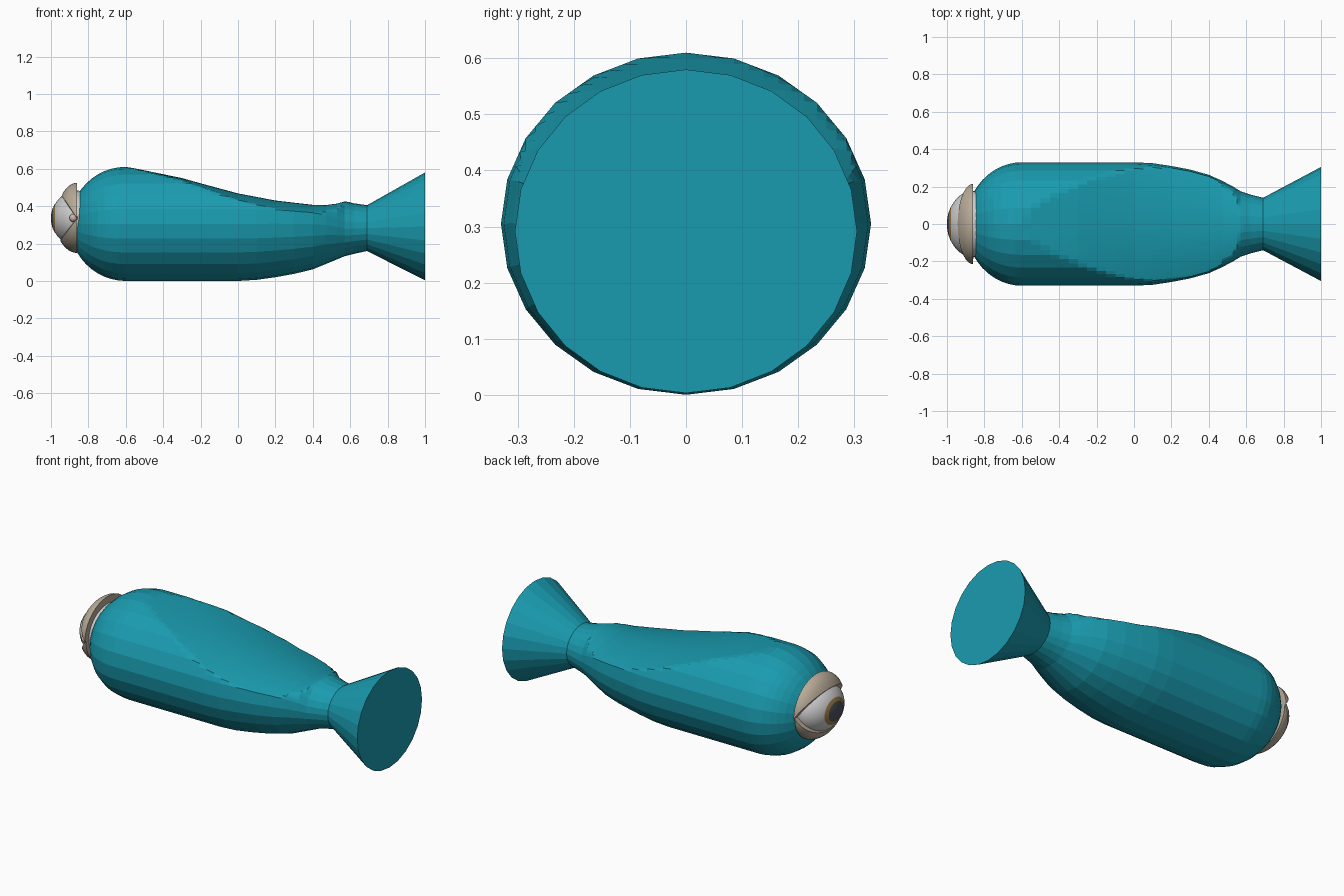
import bpy, bmesh
from math import sin, cos, pi, radians, sqrt, asin

if "Cube" in bpy.data.objects:
    bpy.data.objects.remove(bpy.data.objects["Cube"])


def material(name, rgb):
    m = bpy.data.materials.new(name)
    m.diffuse_color = (*rgb, 1)
    m.use_nodes = True
    m.node_tree.nodes["Principled BSDF"].inputs["Base Color"].default_value = m.diffuse_color
    return m


TEAL = material("teal", (0.01, 0.33, 0.43))
LID = material("lid_beige", (0.47, 0.40, 0.31))
WHITE = material("eye_white", (0.72, 0.72, 0.72))
GOLD = material("iris_gold", (0.32, 0.2, 0.06))
DARK = material("pupil_dark", (0.07, 0.08, 0.1))
PINK = material("corner_pink", (0.6, 0.45, 0.42))


def loft(name, rings, mat, smooth=False):
    """Skin closed rings of equal length and cap both ends."""
    bm = bmesh.new()
    vs = [[bm.verts.new(p) for p in r] for r in rings]
    n = len(vs[0])
    for a, b in zip(vs, vs[1:]):
        for i in range(n):
            j = (i + 1) % n
            bm.faces.new((a[i], a[j], b[j], b[i]))
    bm.faces.new(vs[0][::-1])
    bm.faces.new(vs[-1])
    bmesh.ops.remove_doubles(bm, verts=bm.verts, dist=1e-5)
    bmesh.ops.recalc_face_normals(bm, faces=bm.faces)
    me = bpy.data.meshes.new(name)
    bm.to_mesh(me)
    bm.free()
    ob = bpy.data.objects.new(name, me)
    bpy.context.collection.objects.link(ob)
    me.materials.append(mat)
    if smooth:
        bpy.ops.object.select_all(action='DESELECT')
        ob.select_set(True)
        bpy.context.view_layer.objects.active = ob
        bpy.ops.object.shade_smooth_by_angle(angle=radians(40))
    return ob


def interp(table, x):
    for a, b in zip(table, table[1:]):
        if x <= b[0]:
            t = max(0, (x - a[0]) / (b[0] - a[0]))
            return [p + (q - p) * t for p, q in zip(a[1:], b[1:])]
    return list(table[-1][1:])


def ring(x, ry, z0, z1, sub=1):
    """24-sided elliptical section, each side split into sub pieces."""
    pts = []
    for i in range(24):
        a, b = 2 * pi * i / 24, 2 * pi * (i + 1) / 24
        for k in range(sub):
            t = k / sub
            y = sin(a) * (1 - t) + sin(b) * t
            z = cos(a) * (1 - t) + cos(b) * t
            pts.append((x, ry * y, (z0 + z1) / 2 + (z1 - z0) / 2 * z))
    return pts


# Body: domed front, straight barrel, tapered rear (x, half width, bottom, top)
barrel = [(-0.6, .33, 0, .61), (0, .33, 0, .61), (.1, .325, .006, .605),
          (.2, .31, .02, .592), (.3, .291, .038, .572), (.4, .263, .062, .545),
          (.5, .218, .103, .49), (.57, .175, .132, .428), (.62, .158, .145, .415),
          (.69, .14, .16, .405)]
# Scooped back: height at the centre line and crown across the width
scoop = [(-0.6, .612, .1), (-0.3, .55, .25), (-0.2, .522, .3), (0, .468, .4),
         (.2, .43, .5), (.4, .407, .65), (.5, .405, .8), (.57, .425, 1.2), (.6, .6, 1)]
rings = []
for i in range(1, 12):
    a = pi / 2 * i / 12
    s = sin(a)
    rings.append(ring(-0.6 - 0.3 * cos(a), .33 * s, .305 - .305 * s, .305 + .305 * s, 3))
xs = [-0.6 + 0.05 * i for i in range(22)] + [.47, .53, .55, .57, .59, .62, .655, .69]
for x in sorted(xs):
    top, crown = interp(scoop, x)
    rings.append([(px, y, min(z, max(top - crown * y * y, .3)))
                  for px, y, z in ring(x, *interp(barrel, x), 3)])
loft("body", rings, TEAL)

# Flared tail
loft("tail_cone", [ring(.69, .14, .16, .405), ring(1, .305, .003, .58)], TEAL)

# Eyeball with iris and pupil caps, polar axis along -x
EX, EZ = -0.86, .335


def eye_cap(name, mat, scale, end):
    rs = []
    for i in range(17):
        a = max(1e-7, end * i / 16)
        rs.append([(EX - .14 * scale * cos(a),
                    .18 * scale * sin(a) * cos(2 * pi * k / 32),
                    EZ + .15 * scale * sin(a) * sin(2 * pi * k / 32)) for k in range(32)])
    loft(name, rs, mat, True)


eye_cap("eyeball", WHITE, 0.985, pi * 0.6)
eye_cap("iris", GOLD, 0.993, asin(.52))
eye_cap("pupil", DARK, 1.0, asin(.38))


# Eyelids: thick shell wedges meeting at the two eye corners
def eyelid(name, side, rx, ry, rz):
    rs = []
    for i in range(25):
        th = pi * i / 24
        s = max(sin(th), 1e-7)
        arc = [radians(40 + 50 * k / 10) for k in range(11)]
        loop = [(EX - rx * cos(p) * s, ry * cos(th), EZ + side * rz * sin(p) * s) for p in arc]
        loop += [(EX - (rx - .02) * cos(p) * s, (ry - .04) * cos(th),
                  EZ + side * (rz - .05) * sin(p) * s) for p in arc[::-1]]
        rs.append(loop)
    loft(name, rs, LID, True)


eyelid("upper_eyelid", 1, .108, .215, .19)
eyelid("lower_eyelid", -1, .118, .205, .185)

# Small bead in the front eye corner
bpy.ops.mesh.primitive_uv_sphere_add(segments=16, ring_count=10, radius=.022,
                                     location=(-0.88, -0.18, .337))
bead = bpy.context.object
bead.name = "eye_corner_bead"
bead.data.materials.append(PINK)
bpy.ops.object.shade_smooth_by_angle()
